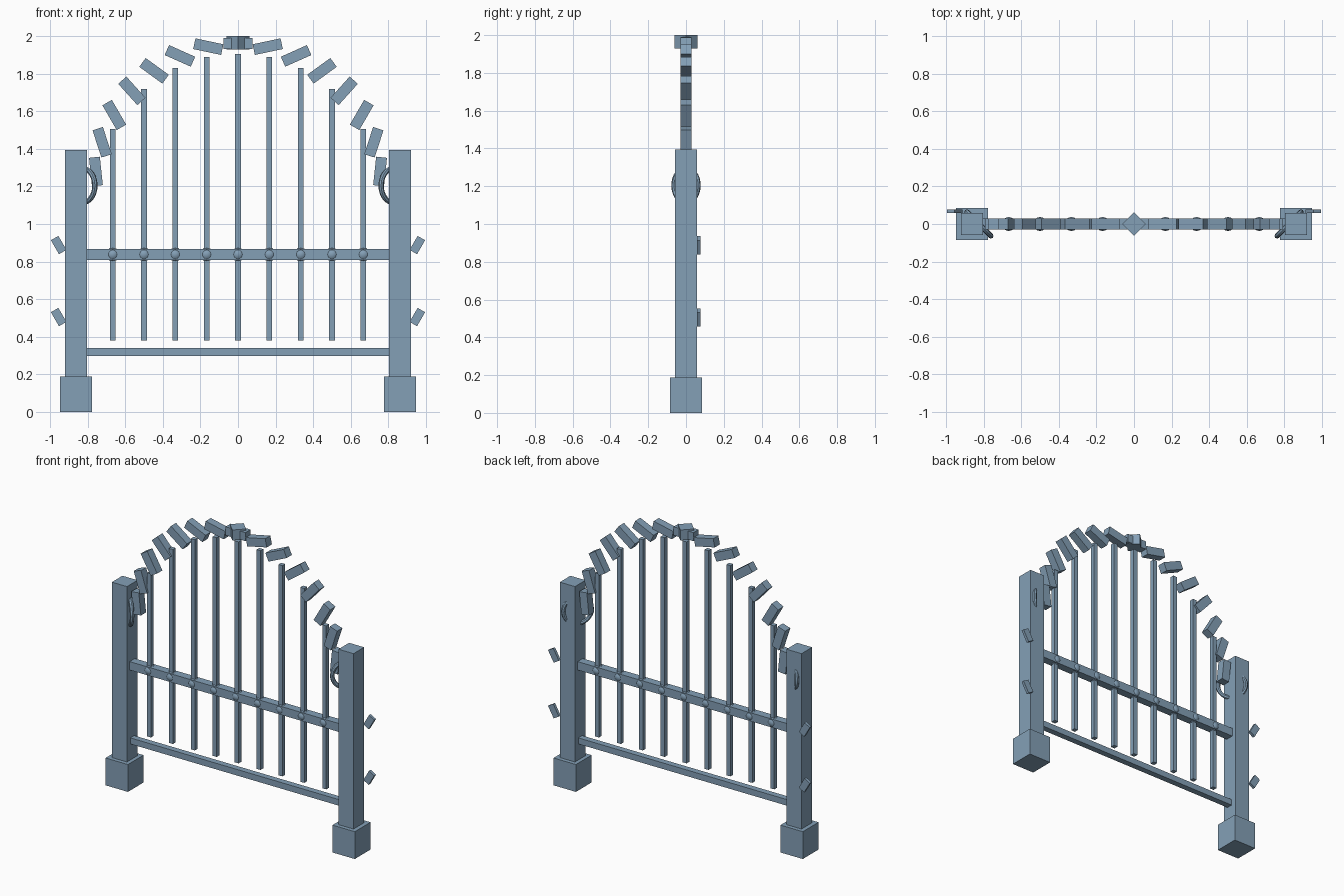
import bpy
from math import radians, sin, cos

if "Cube" in bpy.data.objects:
    bpy.data.objects.remove(bpy.data.objects["Cube"])

# Blue-grey painted iron
paint = bpy.data.materials.new("blue_grey_paint")
paint.diffuse_color = (0.23, 0.35, 0.47, 1)
paint.use_nodes = True
paint.node_tree.nodes["Principled BSDF"].inputs["Base Color"].default_value = paint.diffuse_color


def finish(name, smooth=False):
    ob = bpy.context.object
    ob.name = name
    ob.data.materials.append(paint)
    if smooth:
        bpy.ops.object.shade_smooth_by_angle()
    return ob


def box(name, loc, size, rot=(0, 0, 0)):
    bpy.ops.mesh.primitive_cube_add(size=1, location=loc, rotation=rot)
    finish(name).scale = size


# Posts, footings, pull rings and hinge plates on both sides
for side, s in (("left", -1), ("right", 1)):
    box(f"{side}_footing", (s * 0.863, 0, 0.094), (0.17, 0.17, 0.188))
    box(f"{side}_post", (s * 0.862, 0, 0.79), (0.115, 0.115, 1.208))
    bpy.ops.mesh.primitive_torus_add(
        location=(s * 0.825, 0, 1.204), rotation=(radians(90), 0, s * radians(45)),
        major_radius=0.09, minor_radius=0.014, major_segments=32, minor_segments=8)
    finish(f"{side}_ring", smooth=True)
    for z in (0.505, 0.888):
        box(f"{side}_hinge_plate", (s * 0.954, 0.068, z), (0.086, 0.019, 0.046),
            (0, -s * radians(60), 0))

# Horizontal rails
box("middle_rail", (0, 0, 0.838), (1.62, 0.056, 0.058))
box("bottom_rail", (0, 0, 0.319), (1.62, 0.042, 0.042))

# Upright bars with a ball where each crosses the middle rail
tops = (1.904, 1.888, 1.83, 1.718, 1.505)
for i in range(-4, 5):
    x, top = i / 6, tops[abs(i)]
    box("upright_bar", (x, 0, (top + 0.381) / 2), (0.03, 0.03, top - 0.381))
    bpy.ops.mesh.primitive_uv_sphere_add(segments=16, ring_count=8, radius=0.037,
                                         location=(x, 0, 0.838))
    finish("rail_ball", smooth=True)

# Arch of separate blocks, each leaning outwards
for k in range(15):
    t = radians(6 + 12 * k)
    box("arch_block", (0.76 * cos(t), 0, 1.2 + 0.76 * sin(t)), (0.152, 0.056, 0.058),
        (0, t - radians(90), 0))

# Diamond keystone
box("keystone", (0, 0, 1.964), (0.087, 0.087, 0.072), (0, 0, radians(45)))
